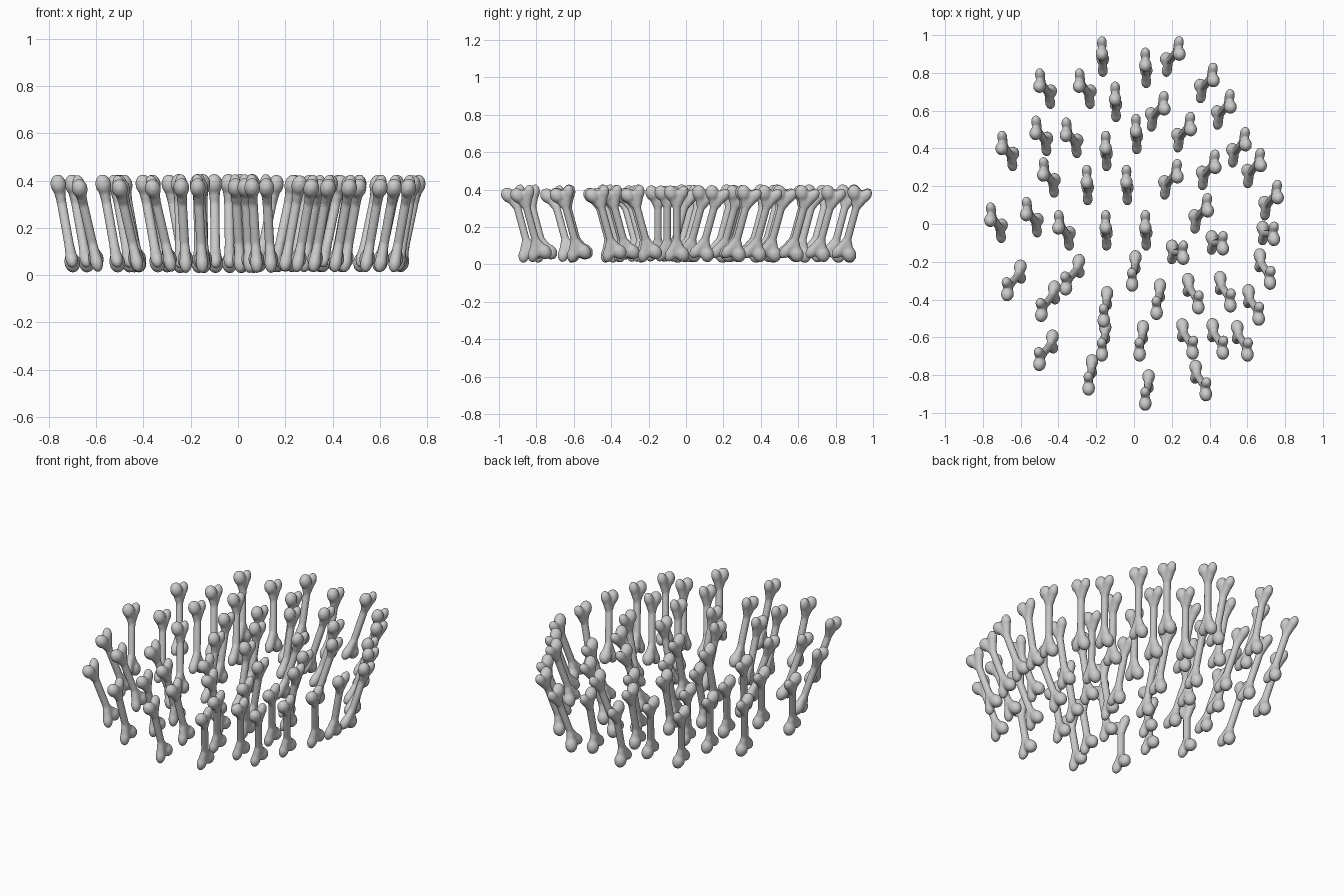
import bpy, bmesh, math
from mathutils import Matrix, Vector, Euler

if "Cube" in bpy.data.objects:
    bpy.data.objects.remove(bpy.data.objects["Cube"])

KNOB = Vector((0, -0.030, 0.165))     # large upper knob in bone space


def capsule(bm, a, b, r1, r2):
    """Tapered tube between two points."""
    a, b = Vector(a), Vector(b)
    d = b - a
    m = Matrix.Translation((a + b) / 2) @ d.to_track_quat('Z', 'Y').to_matrix().to_4x4()
    bmesh.ops.create_cone(bm, cap_ends=True, segments=20, radius1=r1, radius2=r2,
                          depth=d.length, matrix=m)


def knob(bm, c, size, tilt):
    """Egg-shaped joint knob leaning away from the shaft."""
    m = (Matrix.Translation(c) @ Matrix.Rotation(tilt, 4, 'X')
         @ Matrix.Diagonal((*size, 1)))
    bmesh.ops.create_uvsphere(bm, u_segments=20, v_segments=12, radius=1, matrix=m)


def bone_mesh():
    bm = bmesh.new()
    # slim shaft
    capsule(bm, (0, 0, -0.15), (0, 0, 0.15), 0.021, 0.021)
    # two-knobbed ends, the lower one turned half a turn about x
    for s in (1, -1):
        for y, w in ((-0.030, 0.034), (0.031, 0.027)):
            c = (0, y * s, 0.165 * s)
            knob(bm, c, (w, w + 0.003, 0.044), -math.copysign(0.45, y))
            capsule(bm, (0, 0, 0.085 * s), c, 0.019, 0.026)
    me = bpy.data.meshes.new("bone_raw")
    bm.to_mesh(me)
    bm.free()
    # fuse and soften the parts into one smooth bone
    ob = bpy.data.objects.new("bone_source", me)
    bpy.context.collection.objects.link(ob)
    rm = ob.modifiers.new("fuse", 'REMESH')
    rm.mode = 'VOXEL'
    rm.voxel_size = 0.0075
    sm = ob.modifiers.new("soften", 'SMOOTH')
    sm.factor = 0.5
    sm.iterations = 4
    dg = bpy.context.evaluated_depsgraph_get()
    out = bpy.data.meshes.new_from_object(ob.evaluated_get(dg))
    out.name = "bone"
    out.polygons.foreach_set("use_smooth", [True] * len(out.polygons))
    bpy.data.objects.remove(ob)
    return out


# groups of bones: lean in x, lean in y, upper knob positions (hundredths)
groups = [
    # back, middle / right / left
    (-0.005, 0.085, [(-17, 90), (6, 84), (-10, 66), (1, 49), (-15, 40), (-25, 22),
                     (-4, 22), (-15, -2), (6, -2)]),
    (0.068, 0.085, [(24, 90), (42, 76), (16, 61), (51, 62), (30, 50), (59, 42), (43, 30),
                    (67, 31), (23, 25), (39, 7), (76, 14)]),
    (-0.058, 0.085, [(-50, 73), (-29, 73), (-52, 48), (-36, 47), (-70, 40), (-48, 26),
                     (-76, 2), (-57, 5), (-40, -2)]),
    # right side, level
    (0.058, 0.0, [(26, -18), (47, -13), (74, -8)]),
    # front, left / middle / right
    (-0.074, -0.085, [(-67, -37), (-49, -48), (-36, -34), (-50, -74)]),
    (-0.019, -0.085, [(-1, -32), (12, -47), (-16, -51), (-17, -69), (3, -69),
                      (-24, -87), (6, -95)]),
    (0.058, -0.085, [(34, -44), (51, -43), (72, -31), (66, -50), (31, -68), (47, -68),
                     (60, -69), (38, -90)]),
]

mesh = bone_mesh()
n = 0
for dx, dy, spots in groups:
    rot = Euler((-math.asin(dy / 0.33), math.asin(dx / 0.33), 0))
    off = rot.to_matrix() @ KNOB
    for x, y in spots:
        n += 1
        ob = bpy.data.objects.new(f"bone_{n:02d}", mesh)
        ob.rotation_euler = rot
        ob.location = (x / 100 - off.x, y / 100 - off.y, 0.218)
        bpy.context.collection.objects.link(ob)
